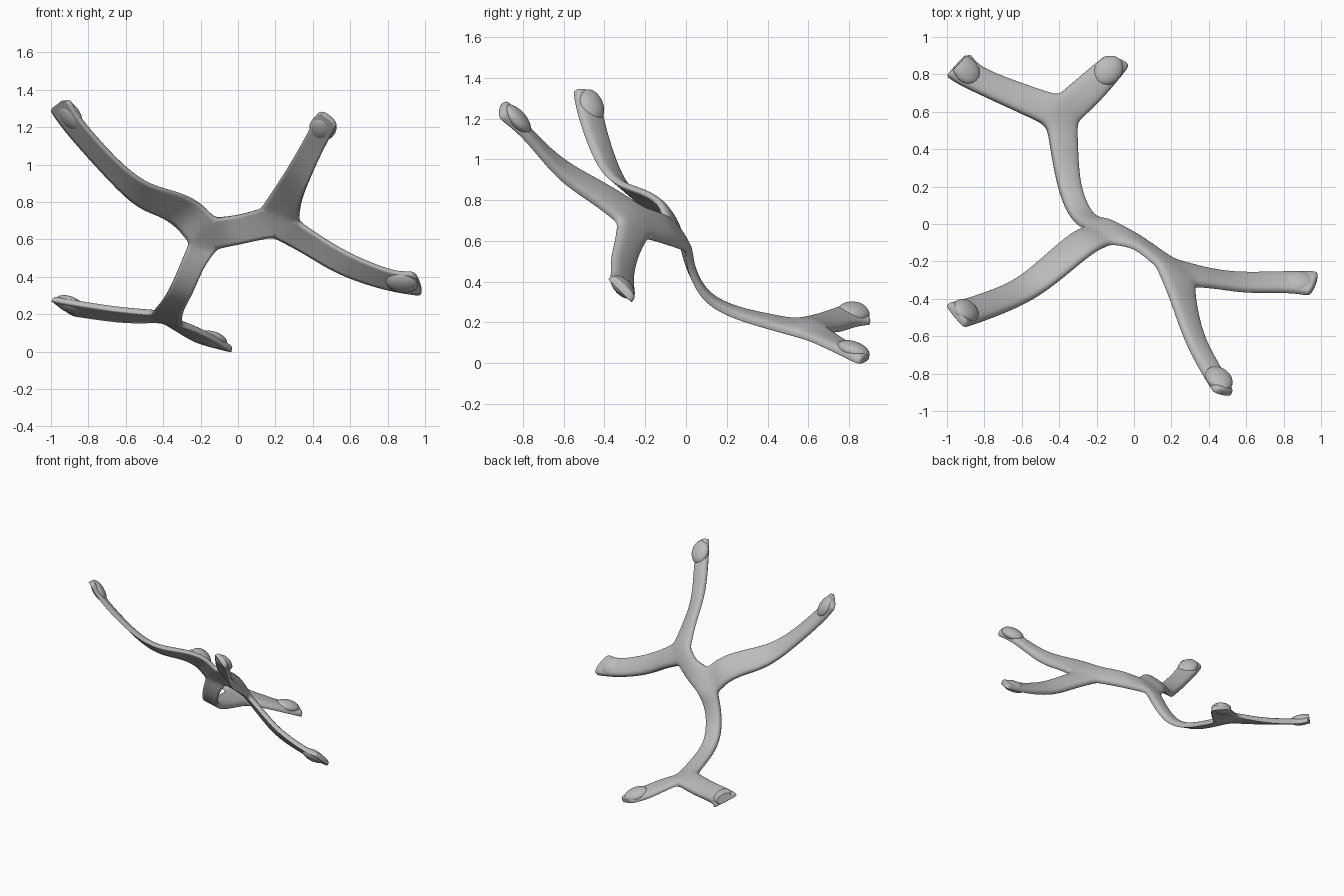
import bpy
import bmesh
from mathutils import Vector, Matrix

cube = bpy.data.objects.get("Cube")
if cube:
    bpy.data.objects.remove(cube, do_unlink=True)

# Single grey material
grey = bpy.data.materials.new("light grey")
grey.use_nodes = True
colour = (0.5, 0.5, 0.5, 1)
grey.diffuse_color = colour
grey.node_tree.nodes["Principled BSDF"].inputs["Base Color"].default_value = colour


def V(*p):
    return Vector(p)


# Crotch points: each junction of three straps is a triangle
hub_top, hub_side, hub_low = V(-.12, -.09, .72), V(-.26, -.01, .59), V(-.11, .02, .56)
fork_top, fork_low, fork_side = V(.13, -.21, .77), V(.2, -.18, .62), V(.33, -.32, .7)
foot_left, foot_right, foot_back = V(-.46, .53, .215), V(-.3, .54, .15), V(-.4, .69, .175)

# Straps: pairs of opposite edge points, starting at a junction
upper_right_arm = [
    (hub_top, hub_side),
    (V(-.21, -.13, .81), V(-.33, -.04, .68)),
    (V(-.32, -.22, .86), V(-.42, -.11, .74)),
    (V(-.46, -.34, .89), V(-.54, -.22, .78)),
    (V(-.6, -.43, .98), V(-.67, -.32, .91)),
    (V(-.83, -.52, 1.23), V(-.91, -.4, 1.18)),
    (V(-.9, -.54, 1.36), V(-1, -.42, 1.31))]
bridge = [
    (hub_top, hub_low),
    (V(.01, -.11, .735), V(.03, -.06, .585)),
    (fork_top, fork_low)]
upper_left_arm = [
    (fork_top, fork_side),
    (V(.21, -.4, .89), V(.34, -.45, .8)),
    (V(.28, -.62, 1), V(.38, -.62, .91)),
    (V(.38, -.8, 1.18), V(.47, -.77, 1.11)),
    (V(.44, -.89, 1.3), V(.54, -.91, 1.22))]
lower_left_arm = [
    (fork_side, fork_low),
    (V(.46, -.33, .61), V(.37, -.23, .53)),
    (V(.61, -.355, .52), V(.54, -.26, .42)),
    (V(.83, -.35, .43), V(.79, -.25, .34)),
    (V(.95, -.37, .43), V(1, -.25, .31))]
spine = [
    (hub_side, hub_low),
    (V(-.31, .02, .47), V(-.19, .03, .45)),
    (V(-.36, .08, .35), V(-.24, .09, .32)),
    (V(-.41, .22, .27), V(-.29, .22, .24)),
    (foot_left, foot_right)]
foot_right_arm = [
    (foot_left, foot_back),
    (V(-.69, .64, .24), V(-.61, .76, .17)),
    (V(-.93, .75, .28), V(-.82, .84, .2)),
    (V(-1, .8, .295), V(-.88, .92, .21))]
foot_left_arm = [
    (foot_back, foot_right),
    (V(-.31, .77, .12), V(-.23, .61, .13)),
    (V(-.23, .84, .07), V(-.14, .7, .09)),
    (V(-.14, .91, .045), V(-.01, .86, .01))]


def between(p, q, t):
    return tuple(a.lerp(b, t) for a, b in zip(p, q))


def add_strip(bm, pairs):
    """Quad strip with extra rows near both ends to hold their shape."""
    rows = [pairs[0], between(pairs[0], pairs[1], .35), *pairs[1:-1],
            between(pairs[-2], pairs[-1], .75), pairs[-1]]
    verts = [[bm.verts.new(p) for p in row] for row in rows]
    for (a, b), (c, d) in zip(verts, verts[1:]):
        bm.faces.new((a, b, d, c))


def finish(name, bm):
    mesh = bpy.data.meshes.new(name)
    bm.to_mesh(mesh)
    bm.free()
    obj = bpy.data.objects.new(name, mesh)
    bpy.context.collection.objects.link(obj)
    mesh.materials.append(grey)
    return obj


def smooth(obj):
    bpy.ops.object.select_all(action='DESELECT')
    obj.select_set(True)
    bpy.context.view_layer.objects.active = obj
    bpy.ops.object.shade_smooth_by_angle(angle=0.7)


# Branching frame: all straps and junctions welded to one sheet
bm = bmesh.new()
for strap in (upper_right_arm, bridge, upper_left_arm, lower_left_arm,
              spine, foot_right_arm, foot_left_arm):
    add_strip(bm, strap)
for corners in ((hub_top, hub_side, hub_low), (fork_top, fork_low, fork_side),
                (foot_left, foot_right, foot_back)):
    bm.faces.new([bm.verts.new(p) for p in corners])
bmesh.ops.remove_doubles(bm, verts=bm.verts, dist=0.0005)
bmesh.ops.recalc_face_normals(bm, faces=bm.faces)
bm.normal_update()
if sum(f.normal.z for f in bm.faces) < 0:
    bmesh.ops.reverse_faces(bm, faces=bm.faces)
frame = finish("branching_frame", bm)

# Flat underside with a crisp edge, rounded upper side
solid = frame.modifiers.new("thickness", 'SOLIDIFY')
solid.thickness = 0.045
solid.offset = 0
solid.edge_crease_inner = 1
subd = frame.modifiers.new("rounding", 'SUBSURF')
subd.levels = subd.render_levels = 3
smooth(frame)


# Domed pads at the five strap ends
def add_pad(name, strap, side):
    neck, tip = strap[-2:]
    start, end = (sum(p, Vector()) / 2 for p in (neck, tip))
    along = (end - start).normalized()
    across = (neck[1] - neck[0]).normalized()
    up = along.cross(across).normalized()
    if up.z < 0:
        up = -up
    across = up.cross(along)
    centre = start.lerp(end, .42) + up * side * .008
    turn = Matrix((along, across, up)).transposed().to_4x4()
    bm = bmesh.new()
    bmesh.ops.create_uvsphere(bm, u_segments=32, v_segments=16, radius=1)
    bmesh.ops.transform(bm, verts=bm.verts,
                        matrix=Matrix.Translation(centre) @ turn @ Matrix.Diagonal((.09, .072, .04, 1)))
    # Slice the dome flush with the strap end
    bmesh.ops.bisect_plane(bm, geom=bm.verts[:] + bm.edges[:] + bm.faces[:],
                           plane_co=end, plane_no=along, clear_outer=True)
    bmesh.ops.holes_fill(bm, edges=[e for e in bm.edges if e.is_boundary])
    smooth(finish(name, bm))


add_pad("upper_right_pad", upper_right_arm, 1)
add_pad("upper_left_pad", upper_left_arm, 1)
add_pad("lower_left_pad", lower_left_arm, -1)
add_pad("foot_right_pad", foot_right_arm, 1)
add_pad("foot_left_pad", foot_left_arm, 1)
